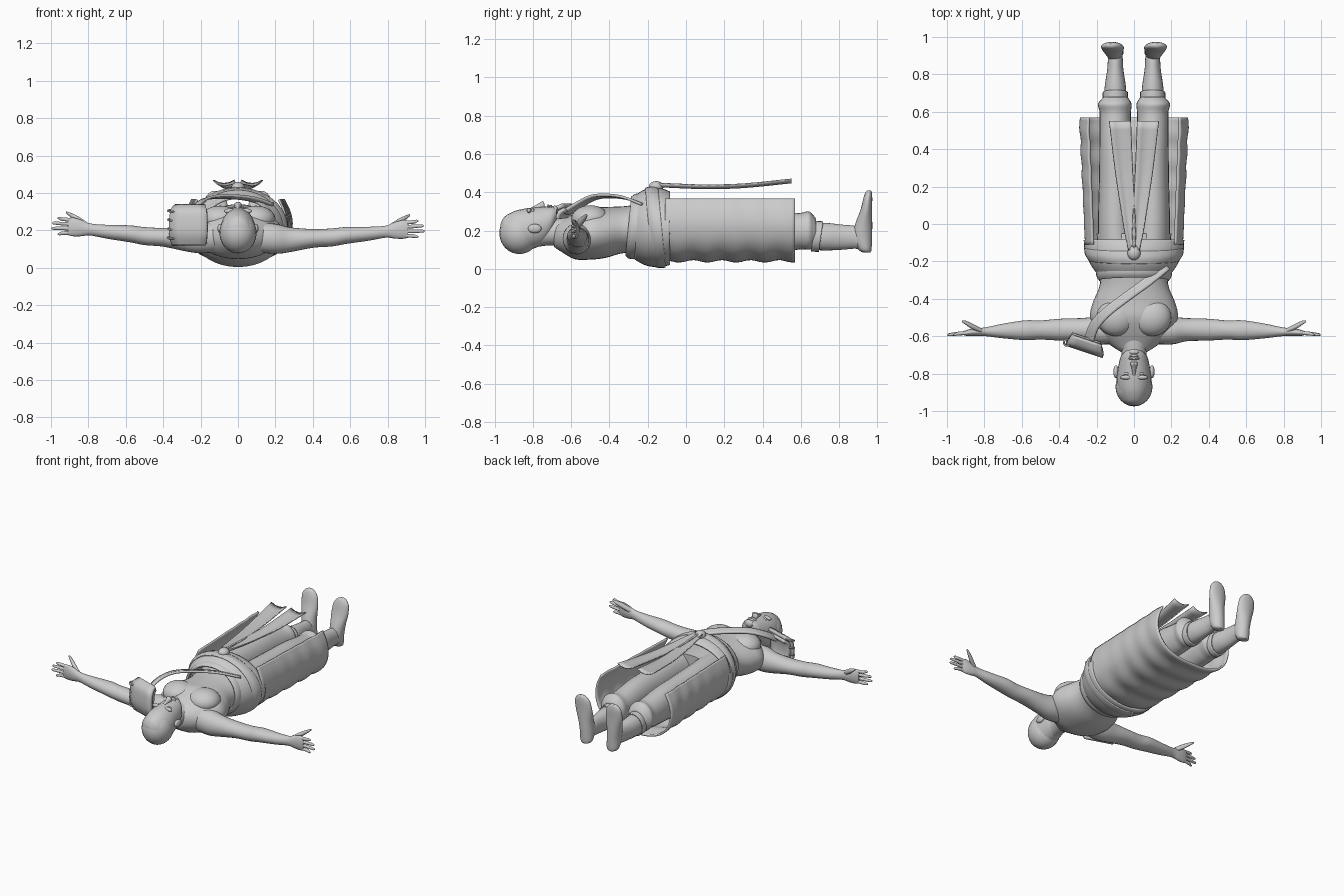
import bpy, bmesh
from math import sin, cos, pi
from mathutils import Vector


def smooth_path(pts, n=4):
    """Catmull-Rom interpolation of tuples of any length."""
    p = [pts[0]] + list(pts) + [pts[-1]]
    out = []
    for i in range(1, len(p) - 2):
        for j in range(n):
            t = j / n
            out.append([0.5 * (2*b + (c-a)*t + (2*a-5*b+4*c-d)*t*t + (3*b-a-3*c+d)*t**3)
                        for a, b, c, d in zip(p[i-1], p[i], p[i+1], p[i+2])])
    return out + [list(pts[-1])]


def skin(name, rings, closed=True, caps=True, thick=0.0):
    bm = bmesh.new()
    rows = [[bm.verts.new(v) for v in r] for r in rings]
    n = len(rows[0])
    for a, b in zip(rows, rows[1:]):
        for i in range(n if closed else n - 1):
            k = (i + 1) % n
            bm.faces.new((a[i], a[k], b[k], b[i]))
    if closed and caps:
        bm.faces.new(rows[0])
        bm.faces.new(rows[-1])
    bmesh.ops.recalc_face_normals(bm, faces=bm.faces)
    return finish(name, bm, thick)


def finish(name, bm, thick=0.0):
    me = bpy.data.meshes.new(name)
    bm.to_mesh(me)
    bm.free()
    ob = bpy.data.objects.new(name, me)
    bpy.context.collection.objects.link(ob)
    if thick:
        m = ob.modifiers.new("thickness", 'SOLIDIFY')
        m.thickness, m.offset = thick, 0
    bpy.ops.object.select_all(action='DESELECT')
    ob.select_set(True)
    bpy.context.view_layer.objects.active = ob
    bpy.ops.object.shade_smooth_by_angle(angle=0.8)
    return ob


def loft(name, pts, axis, side=1, segs=24, shear=0.0, **kw):
    """Elliptical rings (x, y, z, r1, r2) across a main axis; side=-1 mirrors in x."""
    rings = []
    for x, y, z, a, b in smooth_path(pts):
        ring = []
        for i in range(segs):
            c, s = a * cos(2*pi*i/segs), b * sin(2*pi*i/segs)
            v = {'x': (x, y+c, z+s), 'y': (x+c, y, z+s), 'z': (x+c, y+s, z)}[axis]
            ring.append((side * v[0], v[1] + shear * (v[2] - 0.2), v[2]))
        rings.append(ring)
    return skin(name, rings, **kw)


def ribbon(name, pts, across, thick, curl=0.0):
    """Cloth strip along (x, y, z, width) points."""
    d = Vector(across).normalized()
    rows = []
    for x, y, z, w in smooth_path(pts):
        rows.append([Vector((x, y, z)) + d*(w/2*k) + Vector((0, 0, curl*k*k))
                     for k in (-1, -.5, 0, .5, 1)])
    return skin(name, rows, closed=False, thick=thick)


def ball(name, loc, size):
    bm = bmesh.new()
    bmesh.ops.create_uvsphere(bm, u_segments=24, v_segments=16, radius=1)
    for v in bm.verts:
        v.co = Vector(loc) + Vector([c * s for c, s in zip(v.co, size)])
    return finish(name, bm)


# Head and face
loft("head", [(0, -.97, .2, .02, .03), (0, -.95, .2, .06, .07), (0, -.9, .195, .086, .105),
              (0, -.85, .2, .094, .113), (0, -.8, .212, .09, .108), (0, -.74, .228, .08, .097),
              (0, -.7, .253, .066, .073), (0, -.677, .285, .04, .035)], 'y')
ball("hair", (0, -.87, .187), (.099, .105, .11))
loft("nose", [(0, -.81, .31, .008, .01), (0, -.77, .325, .013, .016), (0, -.748, .333, .02, .02),
              (0, -.738, .322, .014, .012)], 'y', segs=12)
ball("upper_lip", (0, -.719, .322), (.03, .008, .014))
ball("lower_lip", (0, -.705, .32), (.025, .008, .014))
ball("chin", (0, -.685, .305), (.03, .018, .025))
for s, n in ((-1, "left"), (1, "right")):
    ball(n + "_brow", (s*.04, -.82, .303), (.034, .012, .014))
    ball(n + "_eye", (s*.037, -.8, .302), (.017, .009, .012))
    ball(n + "_ear", (s*.096, -.79, .21), (.014, .035, .024))

# Neck and bare torso
loft("neck", [(0, -.8, .18, .062, .07), (0, -.72, .19, .064, .068), (0, -.65, .19, .075, .075),
              (0, -.58, .18, .11, .09)], 'y')
loft("torso", [(0, -.69, .175, .06, .06), (0, -.645, .17, .13, .085), (0, -.58, .17, .2, .12),
               (0, -.5, .185, .235, .137), (0, -.42, .19, .22, .133), (0, -.32, .205, .182, .122),
               (0, -.2, .21, .19, .13), (0, -.05, .2, .2, .13)], 'y', segs=32)

for s, n in ((-1, "left"), (1, "right")):
    # Chest muscle, arm and hand
    ball(n + "_chest", (s*.095, -.5, .26), (.105, .1, .072))
    up = .015 if s < 0 else 0
    arm = [(.08, -.57, .165, .07, .08), (.2, -.57, .155, .074, .08), (.28, -.565, .15, .062, .066),
           (.4, -.565, .157, .058, .05), (.5, -.567, .162, .051, .048), (.58, -.568, .173, .053, .045),
           (.7, -.572, .182, .039, .037), (.79, -.576, .193, .024, .032), (.84, -.578, .2, .021, .044),
           (.88, -.581, .205, .018, .05), (.91, -.584, .206, .012, .045)]
    loft(n + "_arm", [(x, y, z + up*x, a, b) for x, y, z, a, b in arm], 'x', s)
    for i, (z0, z1, tip) in enumerate(((.24, .25, .965), (.218, .224, .993),
                                       (.195, .196, .998), (.173, .166, .965))):
        loft(f"{n}_finger_{i+1}", [(.88, -.582, z0+up, .011, .011), (.94, -.586, (z0+z1)/2+up, .01, .01),
                                   (tip-.01, -.592, z1+up, .008, .008), (tip, -.592, z1+up, .003, .003)],
             'x', s, segs=10)
    loft(n + "_thumb", [(.81, -.572, .215+up, .012, .016), (.86, -.55, .245+up, .015, .018),
                        (.9, -.528, .27+up, .011, .011), (.92, -.52, .282+up, .004, .005)], 'x', s, segs=12)

    # Trouser leg with gathered cuff
    loft(n + "_trouser_leg", [(.09, -.15, .2, .1, .13), (.1, 0, .2, .093, .13), (.1, .2, .2, .088, .122),
                              (.1, .4, .2, .085, .115), (.1, .55, .195, .084, .1), (.1, .6, .197, .084, .095),
                              (.103, .64, .2, .09, .1), (.1, .665, .195, .076, .085),
                              (.1, .68, .19, .062, .07)], 'y', s)
    # Boot shaft, cuff and foot
    loft(n + "_boot_shaft", [(.1, .6, .17, .058, .066), (.1, .72, .168, .058, .072),
                             (.1, .82, .165, .044, .065), (.1, .88, .165, .04, .06),
                             (.102, .94, .155, .04, .055)], 'y', s)
    loft(n + "_boot_cuff", [(.1, .67, .17, .064, .076), (.1, .71, .168, .063, .076)], 'y', s,
         shear=.15, caps=False, thick=.008)
    loft(n + "_foot", [(.1, .945, .085, .02, .018), (.1, .935, .1, .04, .034), (.102, .922, .16, .046, .05),
                       (.108, .928, .23, .05, .045), (.114, .942, .31, .06, .03), (.119, .95, .37, .055, .023),
                       (.121, .954, .4, .034, .016), (.122, .956, .41, .014, .008)], 'z', s)

    # Loose sash end hanging from the knot
    ribbon(n + "_sash_end", [(s*.012, -.14, .43, .03), (s*.02, -.05, .425, .055), (s*.035, .1, .42, .075),
                             (s*.055, .3, .425, .095), (s*.075, .55, .45, .115)],
           (1, 0, 0), .007, curl=.018)

# Wrapped skirt, open along the front
half = [(0, .045), (.1, .05), (.19, .08), (.25, .14), (.275, .22), (.265, .3), (.235, .365)]
profile = smooth_path([(-x, z) for x, z in half[:0:-1]] + half)
rows = []
for j in range(37):
    y = -.11 + .68 * j / 36
    t = j / 36
    grow = .93 + .11 * t
    rows.append([(x * (grow + .012*sin(y*48 + z*9)*t), y,
                  z + .008*sin(y*42)*max(0, 1 - z/.2)) for x, z in profile])
skin("skirt", rows, closed=False, thick=.012)

# Belt layers around the waist
loft("wide_belt", [(0, -.265, .215, .19, .16), (0, -.21, .217, .228, .192), (0, -.14, .215, .256, .2),
                   (0, -.085, .212, .262, .185)], 'y', segs=40, caps=False, thick=.014)
loft("upper_waistband", [(0, -.3, .222, .183, .15), (0, -.28, .222, .195, .164),
                         (0, -.245, .222, .2, .166)], 'y', segs=40, shear=.1, caps=False, thick=.012)
loft("sash_wrap", [(0, -.19, .218, .238, .2), (0, -.16, .217, .257, .208),
                   (0, -.125, .215, .262, .204)], 'y', segs=40, shear=-.1, caps=False, thick=.01)
ball("sash_knot", (0, -.155, .43), (.035, .038, .028))

# Diagonal chest strap
ribbon("chest_strap", [(.175, -.225, .335, .05), (.07, -.31, .368, .05), (-.04, -.39, .38, .05),
                       (-.15, -.475, .375, .052), (-.215, -.55, .34, .055), (-.24, -.63, .29, .06)],
       (.6, -.6, .2), .014)

# Shoulder guard with lacing rings
ribbon("shoulder_guard", [(-.26, -.645, .125, .19), (-.265, -.67, .18, .21), (-.265, -.672, .25, .21),
                          (-.262, -.66, .305, .2), (-.255, -.62, .33, .17)], (-.21, .07, 0), .022)
ribbon("guard_inner_layer", [(-.26, -.63, .14, .17), (-.26, -.65, .2, .19), (-.26, -.645, .28, .19),
                             (-.255, -.61, .31, .16)], (-.21, .07, 0), .02)
for i in range(4):
    z = .16 + .048 * i
    bpy.ops.mesh.primitive_torus_add(location=(-.357, -.634, z), rotation=(.25, 0, .3), major_radius=.018,
                                     minor_radius=.005, major_segments=16, minor_segments=8)
    bpy.context.object.name = f"lacing_ring_{i+1}"
    bpy.ops.object.shade_smooth_by_angle(angle=0.8)
